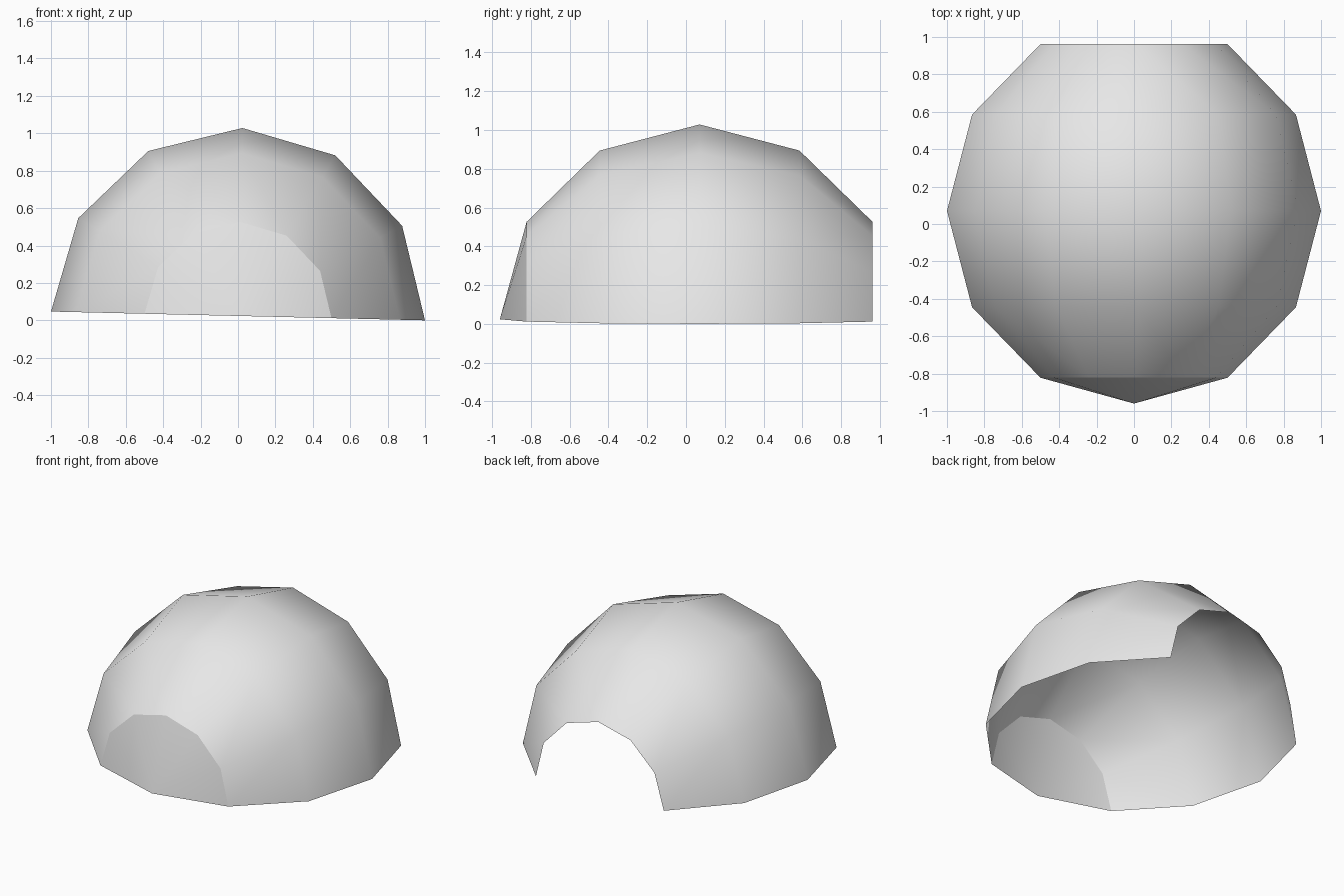
import bpy
import bmesh
import math
from mathutils import Matrix

cube = bpy.data.objects.get("Cube")
if cube:
    bpy.data.objects.remove(cube, do_unlink=True)

# Single plain colour
grey = bpy.data.materials.new("light_grey")
grey.use_nodes = True
colour = (0.8, 0.8, 0.8, 1)
grey.diffuse_color = colour
grey.node_tree.nodes["Principled BSDF"].inputs["Base Color"].default_value = colour

# Dome shell: a coarse sphere with its poles pointing front and back
bm = bmesh.new()
bmesh.ops.create_uvsphere(bm, u_segments=12, v_segments=6, radius=1)
bmesh.ops.rotate(bm, verts=bm.verts, matrix=Matrix.Rotation(math.pi / 2, 3, 'X'))

# Remove the lower half and the back cap, leaving an open floor and doorway
unwanted = [f for f in bm.faces
            if f.calc_center_median().z < 0 or f.calc_center_median().y > 0.88]
bmesh.ops.delete(bm, geom=unwanted, context='FACES')
bmesh.ops.recalc_face_normals(bm, faces=bm.faces)
if sum(f.normal.dot(f.calc_center_median()) for f in bm.faces) < 0:
    bmesh.ops.reverse_faces(bm, faces=bm.faces)

# Stretch front to back, then lean slightly to one side
tilt = 0.0235
bmesh.ops.scale(bm, verts=bm.verts, vec=(1, 1.03, 1.005))
bmesh.ops.rotate(bm, verts=bm.verts, matrix=Matrix.Rotation(tilt, 3, 'Y'))
bmesh.ops.translate(bm, verts=bm.verts, vec=(0, 0.07, math.sin(tilt)))

mesh = bpy.data.meshes.new("dome_shell")
bm.to_mesh(mesh)
bm.free()
mesh.materials.append(grey)
dome = bpy.data.objects.new("dome_shell", mesh)
bpy.context.collection.objects.link(dome)

# Soft shading, with a crisp rim around the front cap
bpy.ops.object.select_all(action='DESELECT')
dome.select_set(True)
bpy.context.view_layer.objects.active = dome
bpy.ops.object.shade_smooth_by_angle(angle=math.radians(30))
